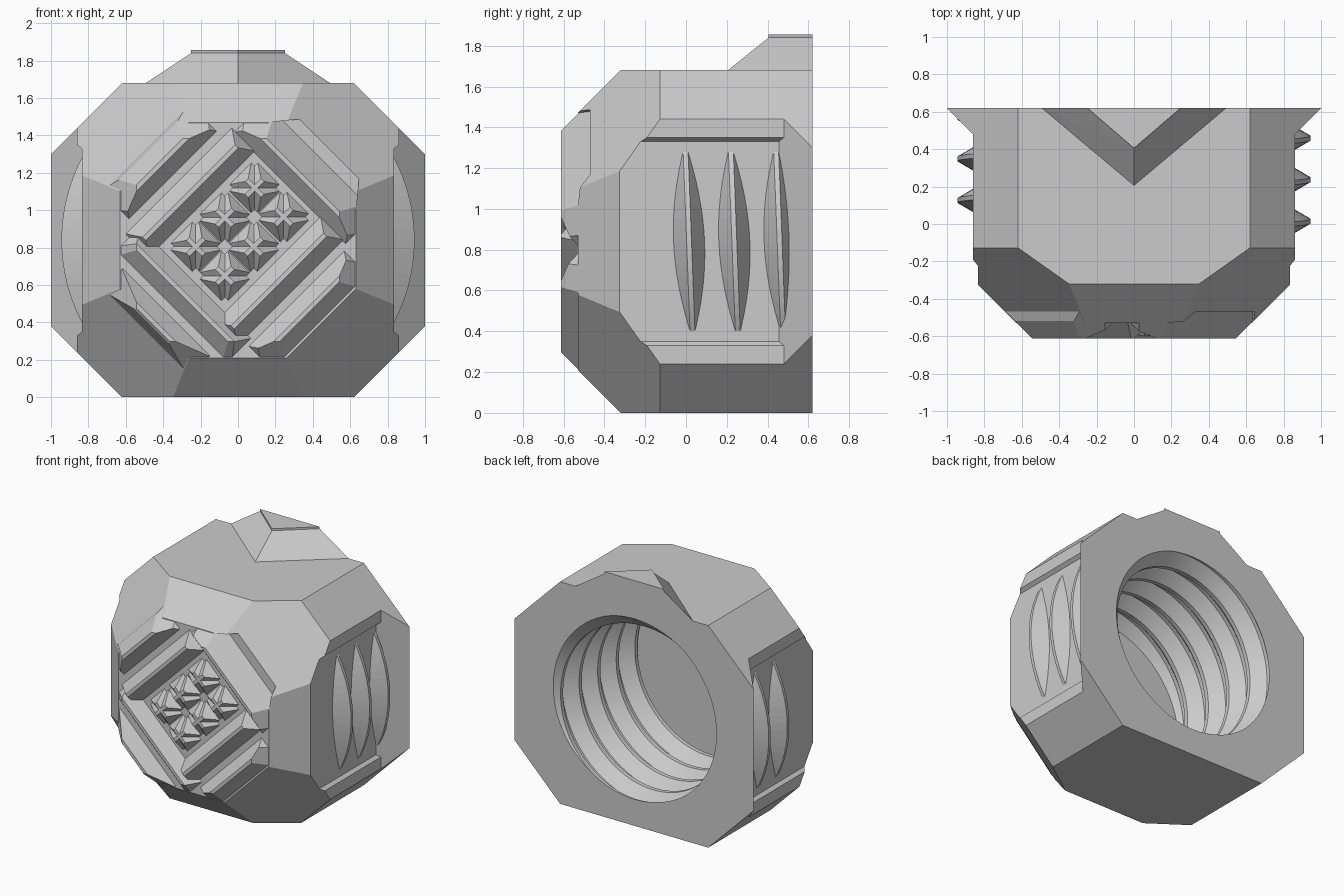
import bpy, bmesh, math
from mathutils import Vector

if "Cube" in bpy.data.objects:
    bpy.data.objects.remove(bpy.data.objects["Cube"], do_unlink=True)

MID = 0.84          # height of the bore axis
BACK = 0.62
PITCH = 0.222
grey = bpy.data.materials.new("plain grey")
grey.use_nodes = True
grey.diffuse_color = (0.6, 0.6, 0.6, 1)
grey.node_tree.nodes["Principled BSDF"].inputs["Base Color"].default_value = (0.6, 0.6, 0.6, 1)


def finish(bm, name):
    bmesh.ops.recalc_face_normals(bm, faces=bm.faces)
    mesh = bpy.data.meshes.new(name)
    bm.to_mesh(mesh)
    bm.free()
    mesh.materials.append(grey)
    ob = bpy.data.objects.new(name, mesh)
    bpy.context.collection.objects.link(ob)
    return ob


def hull_mesh(points):
    bm = bmesh.new()
    verts = [bm.verts.new(p) for p in points]
    res = bmesh.ops.convex_hull(bm, input=verts)
    loose = [v for v in res["geom_interior"] if isinstance(v, bmesh.types.BMVert)]
    bmesh.ops.delete(bm, geom=loose, context="VERTS")
    bmesh.ops.dissolve_limit(bm, angle_limit=0.01, verts=bm.verts, edges=bm.edges)
    return bm


def hull(name, points):
    return finish(hull_mesh(points), name)


def trim(bm, point, normal):
    """Slice away everything in front of a plane and cap the opening."""
    geom = bm.verts[:] + bm.edges[:] + bm.faces[:]
    res = bmesh.ops.bisect_plane(bm, geom=geom, dist=1e-5, plane_co=point,
                                 plane_no=normal, clear_outer=True)
    edges = [e for e in res["geom_cut"] if isinstance(e, bmesh.types.BMEdge) and e.is_boundary]
    if edges:
        bmesh.ops.contextual_create(bm, geom=edges)


def activate(ob):
    bpy.ops.object.select_all(action="DESELECT")
    ob.select_set(True)
    bpy.context.view_layer.objects.active = ob


def cut(ob, cutter):
    mod = ob.modifiers.new("cut", "BOOLEAN")
    mod.operation = "DIFFERENCE"
    mod.solver = "EXACT"
    mod.object = cutter
    activate(ob)
    bpy.ops.object.modifier_apply(modifier=mod.name)
    bpy.data.objects.remove(cutter, do_unlink=True)


def screw(name, steps=72, periods=10):
    """Bore with a helical groove, trimmed flat at both ends."""
    bm = bmesh.new()
    columns = []
    for i in range(steps):
        ang = 2 * math.pi * i / steps
        column = []
        for k in range(periods):
            y = 0.015 + (5 - k - i / steps) * PITCH
            for r, off in ((0.64, 0.095), (0.725, 0.015), (0.725, -0.015), (0.64, -0.095)):
                column.append(bm.verts.new((r * math.cos(ang), y + off, MID + r * math.sin(ang))))
        columns.append(column)
    for i in range(steps):
        # the last column joins the first one a full turn further along
        p = columns[i]
        q = columns[i + 1] if i + 1 < steps else columns[0][4:]
        for j in range(len(q) - 1):
            bm.faces.new((p[j], p[j + 1], q[j + 1], q[j]))
    trim(bm, (0, 0.75, 0), (0, 1, 0))
    trim(bm, (0, -0.36, 0), (0, -1, 0))
    return finish(bm, name)


# Body: block trimmed to an octagon, with an eight-sided tapered front
bm = bmesh.new()
bmesh.ops.create_cube(bm, size=2)
for v in bm.verts:
    v.co = Vector((v.co.x, v.co.y * BACK, v.co.z * MID + MID))
for sx in (-1, 1):
    for sz in (-1, 1):
        trim(bm, (0.62 * sx, 0, MID + MID * sz), (sx, 0, sz))
OCTANT = [(math.cos(k * math.pi / 4), math.sin(k * math.pi / 4)) for k in range(8)]
for c, s in OCTANT:
    trim(bm, (0.84 * c, -0.32, MID + 0.84 * s), (c, -1, s))
body = finish(bm, "body")

# Side walls with a flared back flange, a shallow panel and a scooped flange
for s in (-1, 1):
    for wall, start, half in ((0.86, 0.48, 1), (0.835, 0.455, 0.49)):
        outline = [(wall, -1), (wall, start), (wall + 0.3, start + 0.3), (1.4, start + 0.3), (1.4, -1)]
        pts = [(s * x, y, MID + t * (half + (x - wall) * 0.8)) for x, y in outline for t in (-1, 1)]
        cut(body, hull("wall_cutter", pts))
    bm = bmesh.new()
    bmesh.ops.create_cone(bm, cap_ends=True, segments=128, radius1=0.88, radius2=0.88, depth=0.5)
    for v in bm.verts:
        v.co = Vector((v.co.x + s * 1.775, v.co.z + 0.55, v.co.y + MID))
    cut(body, finish(bm, "scoop_cutter"))

# Front pocket that holds the ridges, running out through the taper
A = Vector((1, 0, 1)).normalized()
B = Vector((-1, 0, 1)).normalized()
w, d = 0.64, 0.38
outline = [(p * sx, q * sz) for p, q in ((w, d), (d, w)) for sx in (-1, 1) for sz in (-1, 1)]
cut(body, hull("pocket_cutter", [(x, y, MID + z) for x, z in outline for y in (-0.53, -0.8)]))
cut(body, hull("groove_cutter", [Vector((0, y, MID)) + A * a + B * b
                                 for a, b in ((0.56, 0.33), (0.56, -0.33), (0.72, 0.2), (0.72, -0.2))
                                 for y in (-0.47, -0.8)]))

# Threaded bore open at the back
cut(body, screw("bore_cutter"))
activate(body)
bpy.ops.object.shade_smooth_by_angle(angle=math.radians(20))

# Arrow-shaped wedge on the top, with a thin cap
foot = [(-0.5, BACK), (0, 0.2), (0.5, BACK)]
crown = [(-0.25, BACK), (0, 0.405), (0.25, BACK)]
hull("top_wedge", [(x, y, 1.675) for x, y in foot] + [(x, y, 1.84) for x, y in crown])
hull("wedge_cap", [(x, y, z) for x, y in crown for z in (1.83, 1.855)])

# Curved thread fins on both side panels
for s, name in ((1, "left_fins"), (-1, "right_fins")):
    bm = bmesh.new()
    for k in range(3):
        y0 = (0.015 if s > 0 else 0.126) + k * PITCH
        rows = []
        for i in range(17):
            ang = math.radians(-30 + 60 * i / 16)
            lean = -s * PITCH * ang / (2 * math.pi)
            row = []
            for r, off in ((0.82, -0.085), (0.944, -0.012), (0.944, 0.012), (0.82, 0.085)):
                y = min(y0 + off + lean, BACK)
                row.append(bm.verts.new((s * r * math.cos(ang), y, MID + r * math.sin(ang))))
            rows.append(row)
        for p, q in zip(rows, rows[1:]):
            for i in range(4):
                j = (i + 1) % 4
                bm.faces.new((p[i], p[j], q[j], q[i]))
        bm.faces.new(rows[0])
        bm.faces.new(rows[-1])
    finish(bm, name)


# Crossed ridges on the front, kept within the tapered outline
def ridge(along, across, pos, reach, mid=0, crest=-0.612):
    base = -0.45
    centre = Vector((0, 0, MID)) + across * pos + along * mid
    pts = []
    for y, half, end in ((crest, 0.012, reach - 0.05), (base, 0.16, reach + 0.05)):
        for t in (-end, end):
            for o in (-half, half):
                p = centre + along * t + across * o
                pts.append((p.x, y, p.z))
    bm = hull_mesh(pts)
    for k, (c, s) in enumerate(OCTANT):
        if k % 2:
            trim(bm, (0.65 * c, -0.61, MID + 0.65 * s), (c, -0.3, s))
        else:
            trim(bm, (0.835 * c, -0.32, MID + 0.835 * s), (c, -1, s))
    finish(bm, "front_ridge")


for pos, reach in ((-0.63, 0.33), (-0.41, 0.42), (0.48, 0.42)):
    ridge(B, A, pos, reach)
for pos, reach in ((0.58, 0.33), (0.36, 0.4), (-0.31, 0.4), (-0.53, 0.36)):
    ridge(A, B, pos, reach)
for a in (-0.185, 0.035, 0.26):
    for b in (-0.085, 0.135):
        ridge(A, B, b, 0.11, a, -0.6)
        ridge(B, A, a, 0.11, b, -0.6)
